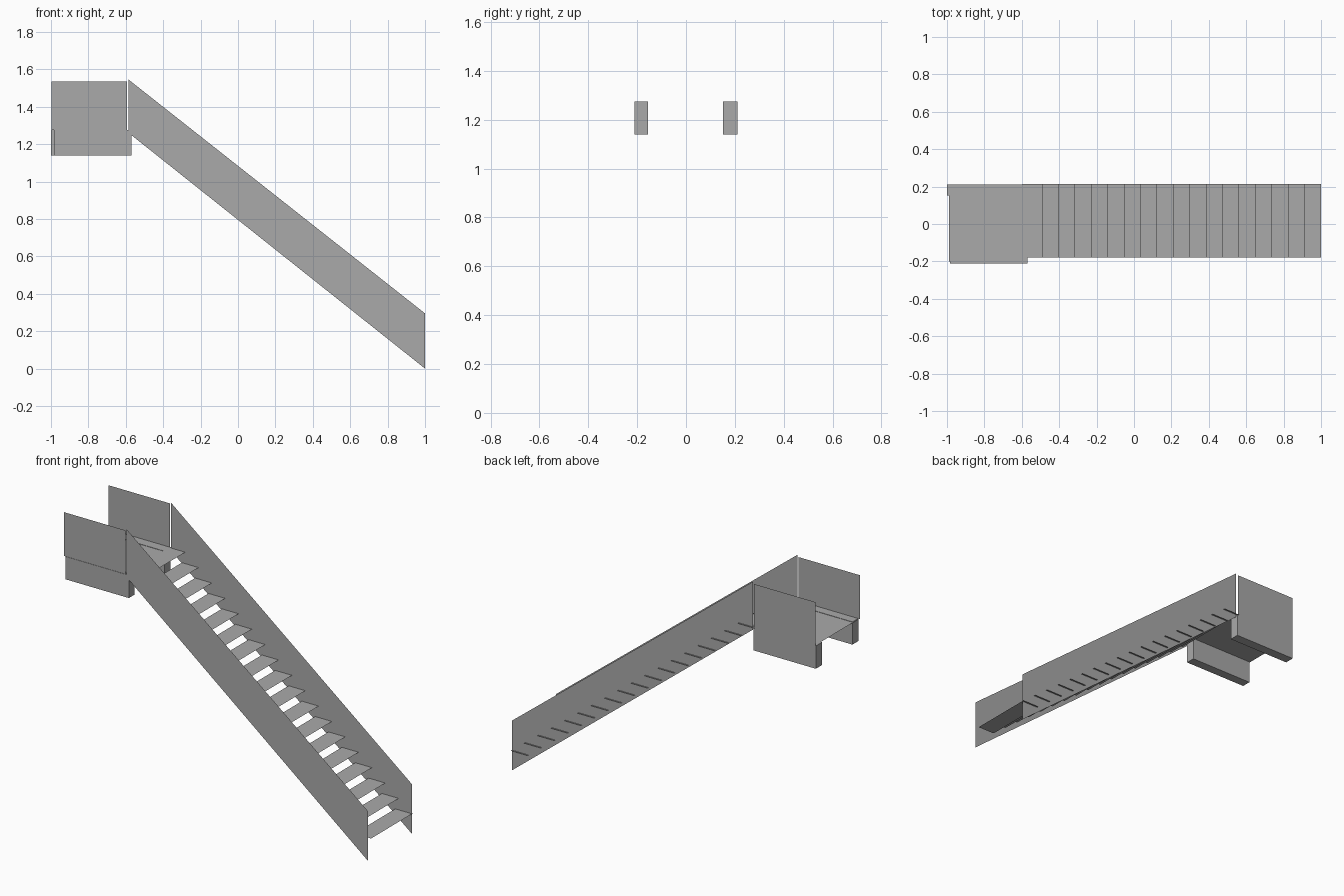
import bpy

# Remove the default object
cube = bpy.data.objects.get("Cube")
if cube:
    bpy.data.objects.remove(cube, do_unlink=True)

# Single grey material
grey = bpy.data.materials.new("plain_grey")
grey.use_nodes = True
colour = (0.4, 0.4, 0.4, 1)
grey.diffuse_color = colour
grey.node_tree.nodes["Principled BSDF"].inputs["Base Color"].default_value = colour


def add_mesh(name, verts, faces):
    mesh = bpy.data.meshes.new(name)
    mesh.from_pydata(verts, [], faces)
    mesh.materials.append(grey)
    obj = bpy.data.objects.new(name, mesh)
    bpy.context.collection.objects.link(obj)
    return obj


def upright_sheet(name, profile, y):
    """Thin sheet facing front/back, from an x-z outline."""
    return add_mesh(name, [(x, y, z) for x, z in profile], [range(len(profile))])


def flat_sheet(name, x0, x1, y0, y1, z):
    """Thin level sheet."""
    return add_mesh(name, [(x0, y0, z), (x1, y0, z), (x1, y1, z), (x0, y1, z)], [range(4)])


def box(name, x0, x1, y0, y1, z0, z1):
    bpy.ops.mesh.primitive_cube_add(size=1)
    obj = bpy.context.object
    obj.name = name
    lo, hi = (x0, y0, z0), (x1, y1, z1)
    for v in obj.data.vertices:
        v.co = [hi[i] if v.co[i] > 0 else lo[i] for i in range(3)]
    obj.data.materials.append(grey)
    return obj


DECK_Z, RAIL_Z, BEAM_Z = 1.275, 1.535, 1.14
FRONT, BACK = -0.21, 0.205

# Sloping side panels of the flight
slope = [(-0.585, 1.26), (1, 0), (1, 0.295), (-0.585, 1.545)]
upright_sheet("front_side_panel", slope, FRONT)
upright_sheet("back_side_panel", slope, BACK)

# Open treads, which poke slightly through the back panel
COUNT, WIDTH = 18, 0.11
for i in range(COUNT):
    t = i / (COUNT - 1)
    nose = 1 - 1.49 * t
    z = 0.12 + (DECK_Z - 0.12) * t
    flat_sheet(f"tread_{i + 1}", nose - WIDTH, nose, -0.18, 0.215, z)

# Landing deck
flat_sheet("landing_deck", -0.99, -0.59, -0.2, 0.208, DECK_Z - 0.002)

# Beams under the landing
box("front_beam", -0.985, -0.57, FRONT, -0.155, BEAM_Z, DECK_Z)
box("back_beam", -1, -0.59, 0.152, 0.21, BEAM_Z, DECK_Z)

# Landing guard panels
guard = [(-0.997, DECK_Z), (-0.593, DECK_Z), (-0.593, RAIL_Z), (-0.997, RAIL_Z)]
upright_sheet("front_guard", guard, -0.208)
upright_sheet("back_guard", guard, 0.21)
